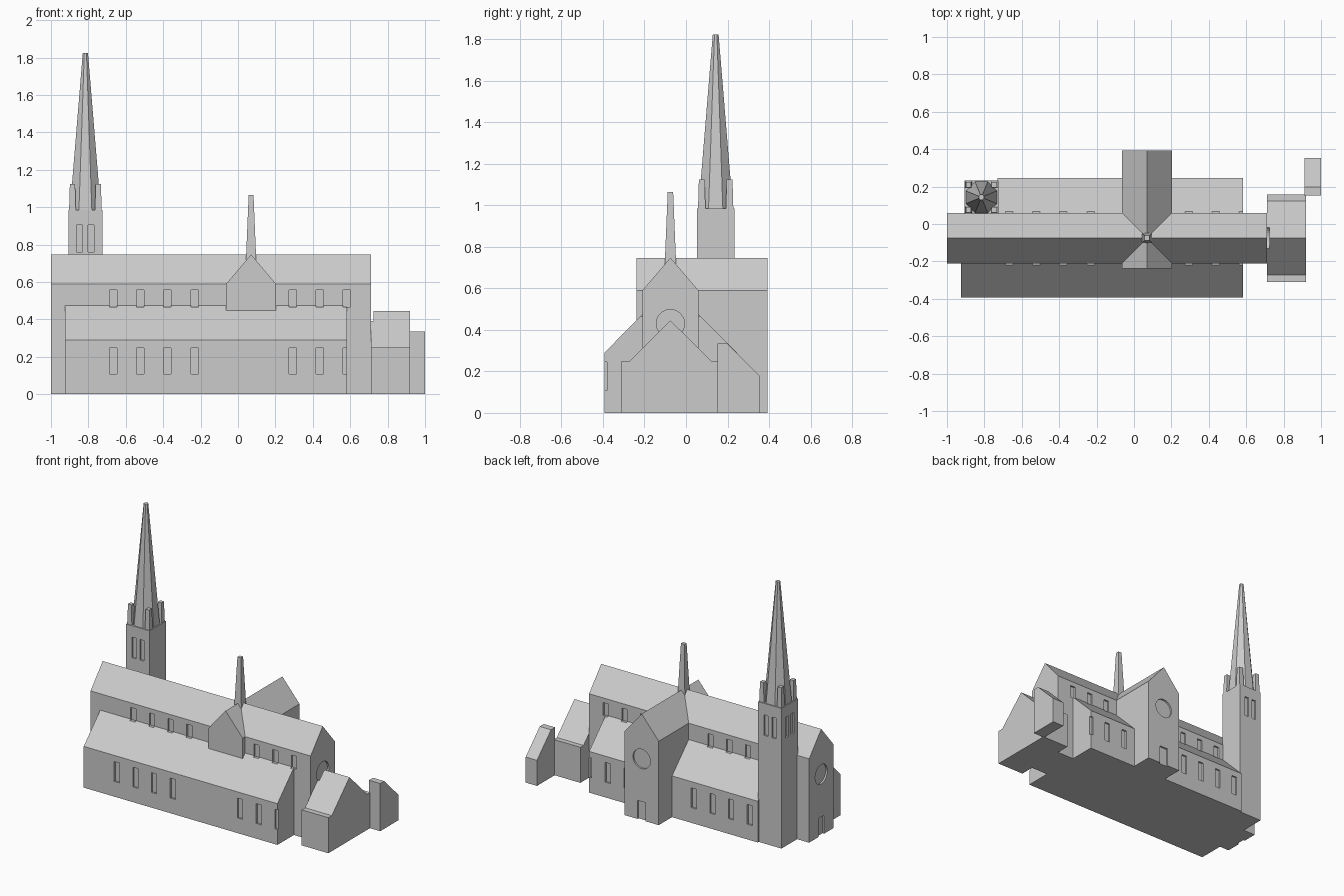
import bpy, bmesh, math
from mathutils import Matrix, Vector

if "Cube" in bpy.data.objects:
    bpy.data.objects.remove(bpy.data.objects["Cube"])

stone = bpy.data.materials.new("grey stone")
stone.diffuse_color = (0.6, 0.6, 0.6, 1)
stone.use_nodes = True
stone.node_tree.nodes["Principled BSDF"].inputs["Base Color"].default_value = stone.diffuse_color


def finish(name, bm):
    bmesh.ops.recalc_face_normals(bm, faces=bm.faces)
    me = bpy.data.meshes.new(name)
    bm.to_mesh(me)
    bm.free()
    me.materials.append(stone)
    ob = bpy.data.objects.new(name, me)
    bpy.context.collection.objects.link(ob)
    return ob


def prism(name, profile, axis, a, b):
    """Extrude a (horizontal, z) profile along x or y from a to b."""
    bm = bmesh.new()
    place = (lambda t, h, z: (t, h, z)) if axis == "x" else (lambda t, h, z: (h, t, z))
    face = bm.faces.new([bm.verts.new(place(a, h, z)) for h, z in profile])
    ext = bmesh.ops.extrude_face_region(bm, geom=[face])["geom"]
    move = Vector(place(b - a, 0, 0))
    bmesh.ops.translate(bm, vec=move, verts=[g for g in ext if isinstance(g, bmesh.types.BMVert)])
    return finish(name, bm)


def frustum(name, x, y, z0, z1, apothem0, apothem1, sides):
    """Tapered tower with flats facing the axes."""
    bm = bmesh.new()
    k = 1 / math.cos(math.pi / sides)
    turn = Matrix.Rotation(math.pi / sides, 4, "Z")
    bmesh.ops.create_cone(bm, cap_ends=True, segments=sides, radius1=apothem0 * k,
                          radius2=apothem1 * k, depth=z1 - z0,
                          matrix=Matrix.Translation((x, y, (z0 + z1) / 2)) @ turn)
    return finish(name, bm)


def box(bm, x0, x1, y0, y1, z0, z1):
    m = Matrix.Translation(((x0 + x1) / 2, (y0 + y1) / 2, (z0 + z1) / 2))
    bmesh.ops.create_cube(bm, size=1, matrix=m @ Matrix.Diagonal((x1 - x0, y1 - y0, z1 - z0, 1)))


def disc(bm, center, axis):
    turn = Matrix.Rotation(math.pi / 2, 4, "Y" if axis == "x" else "X")
    bmesh.ops.create_cone(bm, cap_ends=True, segments=32, radius1=0.068, radius2=0.068,
                          depth=2 * D, matrix=Matrix.Translation(center) @ turn)


def carve(cutter_bm, *targets):
    """Cut the recesses out of each target, then drop the cutter."""
    cutter = finish("recess_cutter", cutter_bm)
    cutter.hide_render = True
    for ob in targets:
        mod = ob.modifiers.new("recesses", "BOOLEAN")
        mod.operation, mod.solver, mod.object = "DIFFERENCE", "EXACT", cutter
        bpy.context.view_layer.objects.active = ob
        bpy.ops.object.modifier_apply(modifier=mod.name)
    bpy.data.objects.remove(cutter)


D = 0.012                       # recess depth
S, N, MID = -0.21, 0.06, -0.075  # nave walls and ridge line
TX = 0.07                       # transept ridge line

# Main volumes
nave = prism("nave", [(S, 0), (N, 0), (N, 0.59), (MID, 0.748), (S, 0.59)], "x", -1, 0.712)
south_aisle = prism("south_aisle", [(-0.393, 0), (S, 0), (S, 0.475), (-0.393, 0.29)], "x", -0.925, 0.582)
north_aisle = prism("north_aisle", [(0.245, 0), (N, 0), (N, 0.475), (0.245, 0.29)], "x", -0.73, 0.582)
transept = prism("transept", [(-0.063, 0), (0.203, 0), (0.203, 0.59), (TX, 0.747), (-0.063, 0.59)],
                 "y", -0.238, 0.393)
east_chapel = prism("east_chapel", [(-0.31, 0), (0.157, 0), (0.157, 0.25), (0.122, 0.25), (MID, 0.445),
                                    (-0.272, 0.25), (-0.31, 0.25)], "x", 0.712, 0.92)
prism("corner_annex", [(0.152, 0), (0.353, 0), (0.353, 0.18), (0.197, 0.335), (0.152, 0.335)],
      "x", 0.912, 1)

# Tower, spire, corner pinnacles and crossing spirelet
TC = (-0.816, 0.143)
tower = frustum("tower", *TC, 0, 0.985, 0.0905, 0.0905, 4)
frustum("spire", *TC, 0.985, 1.823, 0.083, 0.014, 8)
for sx in (-1, 1):
    for sy in (-1, 1):
        frustum("pinnacle", TC[0] + 0.069 * sx, TC[1] + 0.067 * sy, 0.985, 1.125, 0.018, 0.014, 4)
frustum("crossing_spirelet", TX, MID, 0.68, 1.065, 0.029, 0.013, 4)

# Aisle and clerestory windows
bays = [-0.668, -0.523, -0.378, -0.232, 0.292, 0.437, 0.582]
for aisle, wall, inner in ((south_aisle, -0.393, S), (north_aisle, 0.245, N)):
    low, high = bmesh.new(), bmesh.new()
    for x in bays:
        box(low, x - 0.02, x + 0.02, wall - D, wall + D, 0.107, 0.246)
        box(high, x - 0.02, x + 0.02, inner - D, inner + D, 0.467, 0.557)
    carve(low, aisle)
    carve(high, nave, aisle)

# Round windows and doors in the gable ends
ends = bmesh.new()
disc(ends, (-1, MID, 0.43), "x")
disc(ends, (0.712, MID, 0.43), "x")
box(ends, -1 - D, -1 + D, MID - 0.032, MID + 0.032, -0.01, 0.13)
carve(ends, nave, east_chapel)
north = bmesh.new()
disc(north, (TX, 0.393, 0.43), "y")
box(north, TX - 0.032, TX + 0.032, 0.393 - D, 0.393 + D, -0.01, 0.13)
carve(north, transept)

# Paired belfry openings on the south, north and west faces
belfry = bmesh.new()
r = 0.0905
for o in (-0.031, 0.031):
    for side in (-r, r):
        box(belfry, TC[0] + o - 0.016, TC[0] + o + 0.016,
            TC[1] + side - D, TC[1] + side + D, 0.76, 0.905)
    box(belfry, TC[0] - r - D, TC[0] - r + D,
        TC[1] + o - 0.016, TC[1] + o + 0.016, 0.76, 0.905)
carve(belfry, tower)
